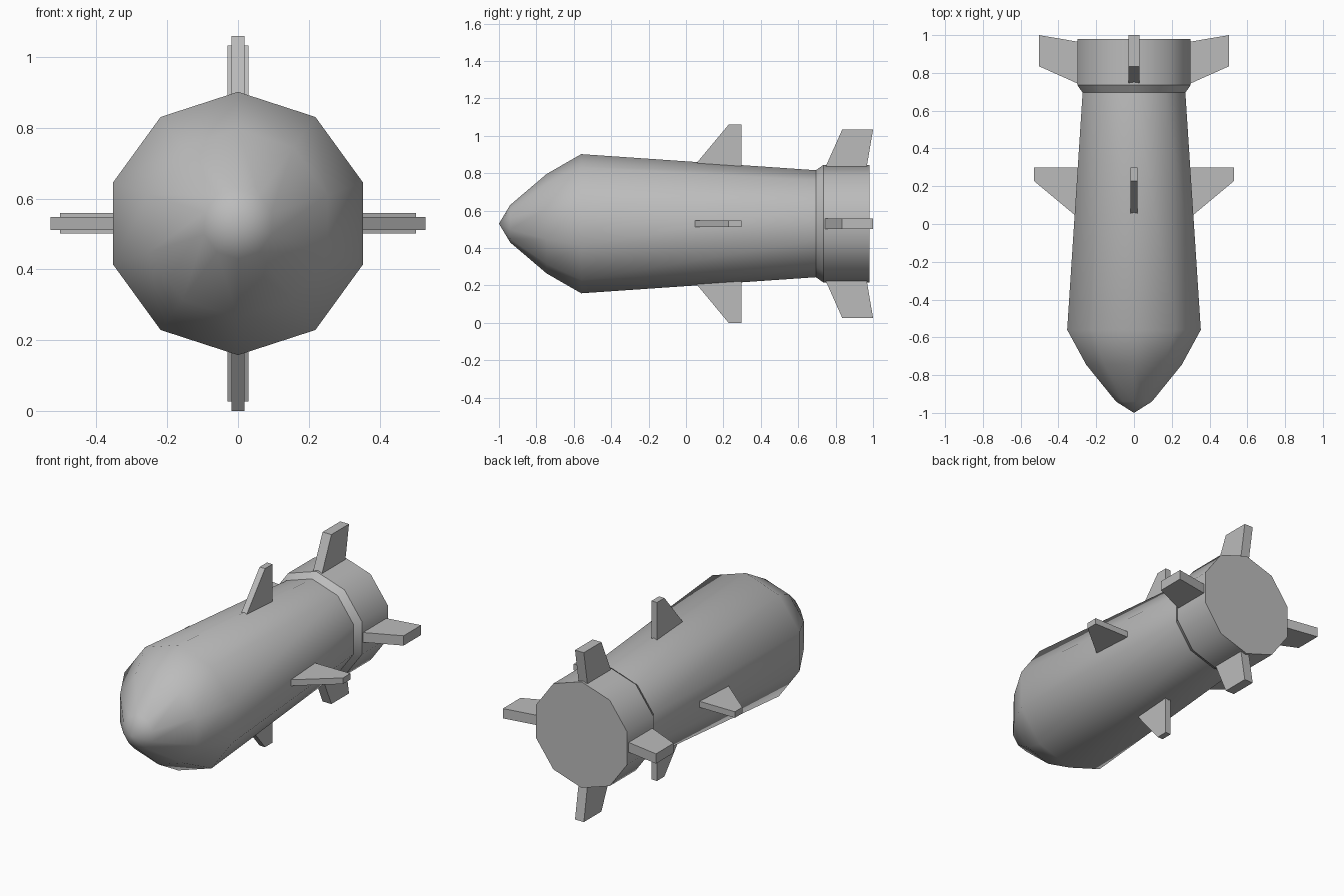
import bpy
import bmesh
from math import sin, cos, pi, radians
from mathutils import Matrix

cube = bpy.data.objects.get("Cube")
if cube:
    bpy.data.objects.remove(cube, do_unlink=True)

SIDES = 10
AXIS_Z = 0.53

# Single plain grey
grey = bpy.data.materials.new("light_grey")
grey.use_nodes = True
grey.diffuse_color = (0.5, 0.5, 0.5, 1)
grey.node_tree.nodes["Principled BSDF"].inputs["Base Color"].default_value = (0.5, 0.5, 0.5, 1)


def finish(name, bm, smooth):
    bmesh.ops.recalc_face_normals(bm, faces=bm.faces)
    mesh = bpy.data.meshes.new(name)
    bm.to_mesh(mesh)
    bm.free()
    mesh.materials.append(grey)
    obj = bpy.data.objects.new(name, mesh)
    obj.location.z = AXIS_Z
    bpy.context.collection.objects.link(obj)
    if smooth:
        bpy.ops.object.select_all(action='DESELECT')
        obj.select_set(True)
        bpy.context.view_layer.objects.active = obj
        bpy.ops.object.shade_smooth_by_angle(angle=radians(42))
    return obj


def lathe(name, profile, cap_end=False):
    """Ten-sided turned shape along y from (y, radius) points."""
    bm = bmesh.new()
    rings = []
    for y, r in profile:
        if r == 0:
            rings.append([bm.verts.new((0, y, 0))] * SIDES)
        else:
            angles = [pi / 2 + 2 * pi * i / SIDES for i in range(SIDES)]
            rings.append([bm.verts.new((r * cos(a), y, r * sin(a))) for a in angles])
    for a, b in zip(rings, rings[1:]):
        for i in range(SIDES):
            j = (i + 1) % SIDES
            corners = [a[i], a[j], b[j], b[i]]
            bm.faces.new(list(dict.fromkeys(corners)))
    if cap_end:
        bm.faces.new(rings[-1])
    return finish(name, bm, True)


def fin(name, outline, half_thickness, angle):
    """Flat plate from a (y, radius) outline, turned about the long axis."""
    bm = bmesh.new()
    face = bm.faces.new([bm.verts.new((-half_thickness, y, r)) for y, r in outline])
    extruded = bmesh.ops.extrude_face_region(bm, geom=[face])["geom"]
    moved = [v for v in extruded if isinstance(v, bmesh.types.BMVert)]
    bmesh.ops.translate(bm, verts=moved, vec=(2 * half_thickness, 0, 0))
    bmesh.ops.rotate(bm, verts=bm.verts, matrix=Matrix.Rotation(angle, 3, 'Y'))
    finish(name, bm, False)


# Pointed nose and tapering body
lathe("body", [(-1, 0), (-0.94, 0.10), (-0.745, 0.266), (-0.56, 0.372), (0.695, 0.286)])
# Flared collar and straight tail section
lathe("collar", [(0.695, 0.286), (0.735, 0.315)])
lathe("tail", [(0.735, 0.315), (0.98, 0.315)], cap_end=True)

# Four thin mid fins and four thick tail fins
MID = [(-0.005, 0.25), (0.228, 0.53), (0.298, 0.53), (0.298, 0.25)]
REAR = [(0.722, 0.25), (0.835, 0.503), (1.0, 0.503), (0.957, 0.25)]
for i, side in enumerate(("top", "left", "bottom", "right")):
    fin("mid_fin_" + side, MID, 0.018, i * pi / 2)
    fin("tail_fin_" + side, REAR, 0.029, i * pi / 2)
